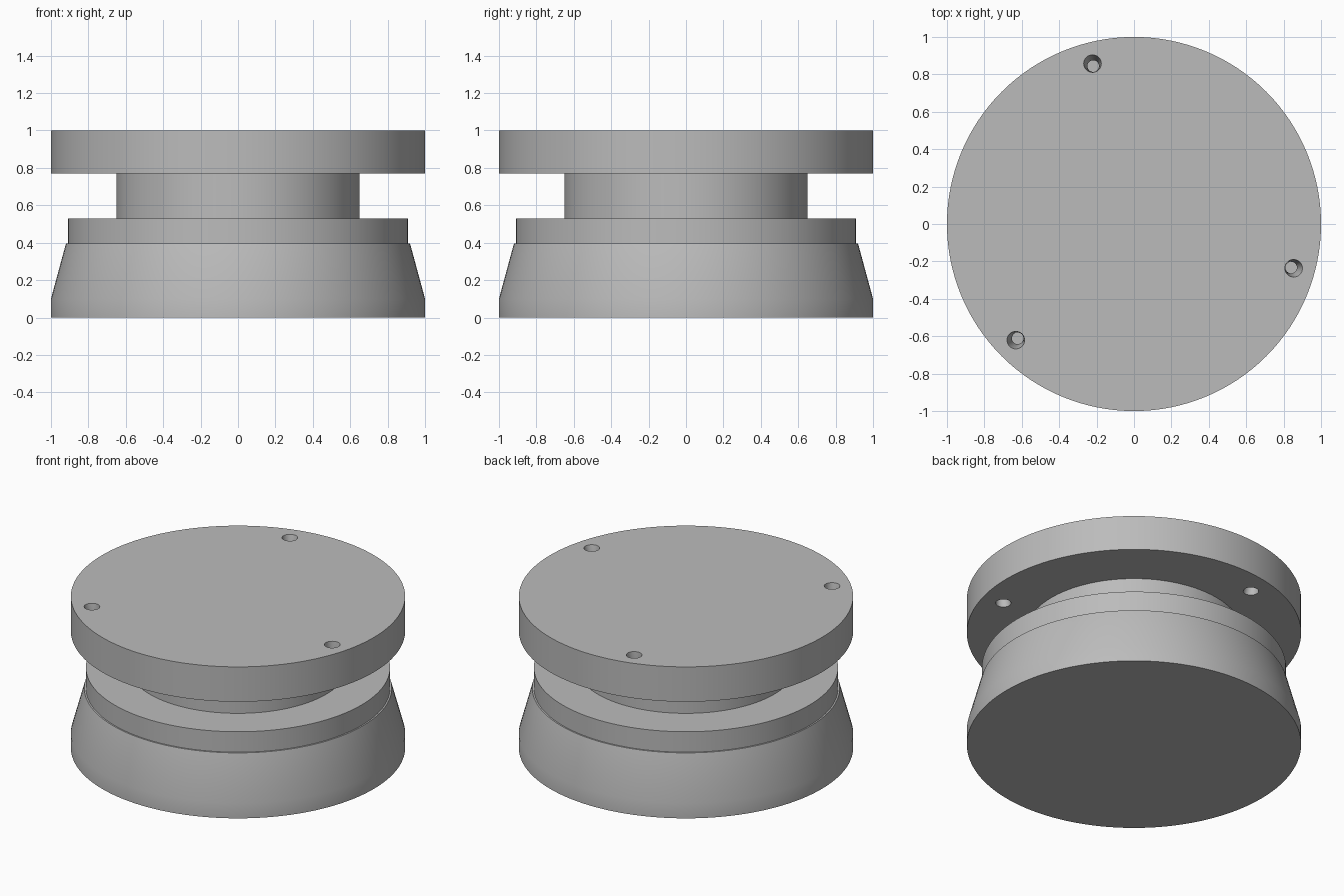
import bpy, bmesh, math

if "Cube" in bpy.data.objects:
    bpy.data.objects.remove(bpy.data.objects["Cube"])

SEGMENTS = 128

grey = bpy.data.materials.new("grey")
grey.diffuse_color = (0.5, 0.5, 0.5, 1)
grey.use_nodes = True
grey.node_tree.nodes["Principled BSDF"].inputs["Base Color"].default_value = grey.diffuse_color


def loft(name, rings, segments):
    """Closed solid through circles given as (x, y, z, radius)."""
    bm = bmesh.new()
    loops = []
    for x, y, z, r in rings:
        loops.append([bm.verts.new((x + r * math.cos(math.tau * i / segments),
                                    y + r * math.sin(math.tau * i / segments), z))
                      for i in range(segments)])
    for a, b in zip(loops, loops[1:]):
        for i in range(segments):
            j = (i + 1) % segments
            bm.faces.new((a[i], a[j], b[j], b[i]))
    bm.faces.new(loops[0][::-1])
    bm.faces.new(loops[-1])
    bmesh.ops.recalc_face_normals(bm, faces=bm.faces)
    mesh = bpy.data.meshes.new(name)
    bm.to_mesh(mesh)
    bm.free()
    mesh.materials.append(grey)
    obj = bpy.data.objects.new(name, mesh)
    bpy.context.collection.objects.link(obj)
    return obj


# Turned body: flared foot, stepped collar, neck and top flange
profile = [(1.0, 0.0), (1.0, 0.1), (0.92, 0.395), (0.91, 0.395), (0.91, 0.53),
           (0.65, 0.53), (0.65, 0.77), (1.0, 0.77), (1.0, 1.0)]
body = loft("turned_body", [(0, 0, z, r) for r, z in profile], SEGMENTS)

# Three slanted, waisted holes through the flange: (distance, height, radius)
hole_profile = [(0.858, 0.75, 0.046), (0.859, 0.77, 0.046), (0.872, 0.885, 0.031),
                (0.886, 1.0, 0.047), (0.888, 1.02, 0.047)]
for k in range(3):
    a = math.radians(104.5 + 120 * k)
    cutter = loft("hole_cutter", [(d * math.cos(a), d * math.sin(a), z, r)
                                  for d, z, r in hole_profile], 32)
    cutter.hide_render = True
    mod = body.modifiers.new("hole", 'BOOLEAN')
    mod.operation = 'DIFFERENCE'
    mod.solver = 'EXACT'
    mod.object = cutter
    bpy.context.view_layer.objects.active = body
    bpy.ops.object.modifier_apply(modifier=mod.name)
    bpy.data.objects.remove(cutter)

# Smooth walls with crisp edges
bpy.ops.object.select_all(action='DESELECT')
body.select_set(True)
bpy.context.view_layer.objects.active = body
bpy.ops.object.shade_smooth_by_angle(angle=math.radians(30))
